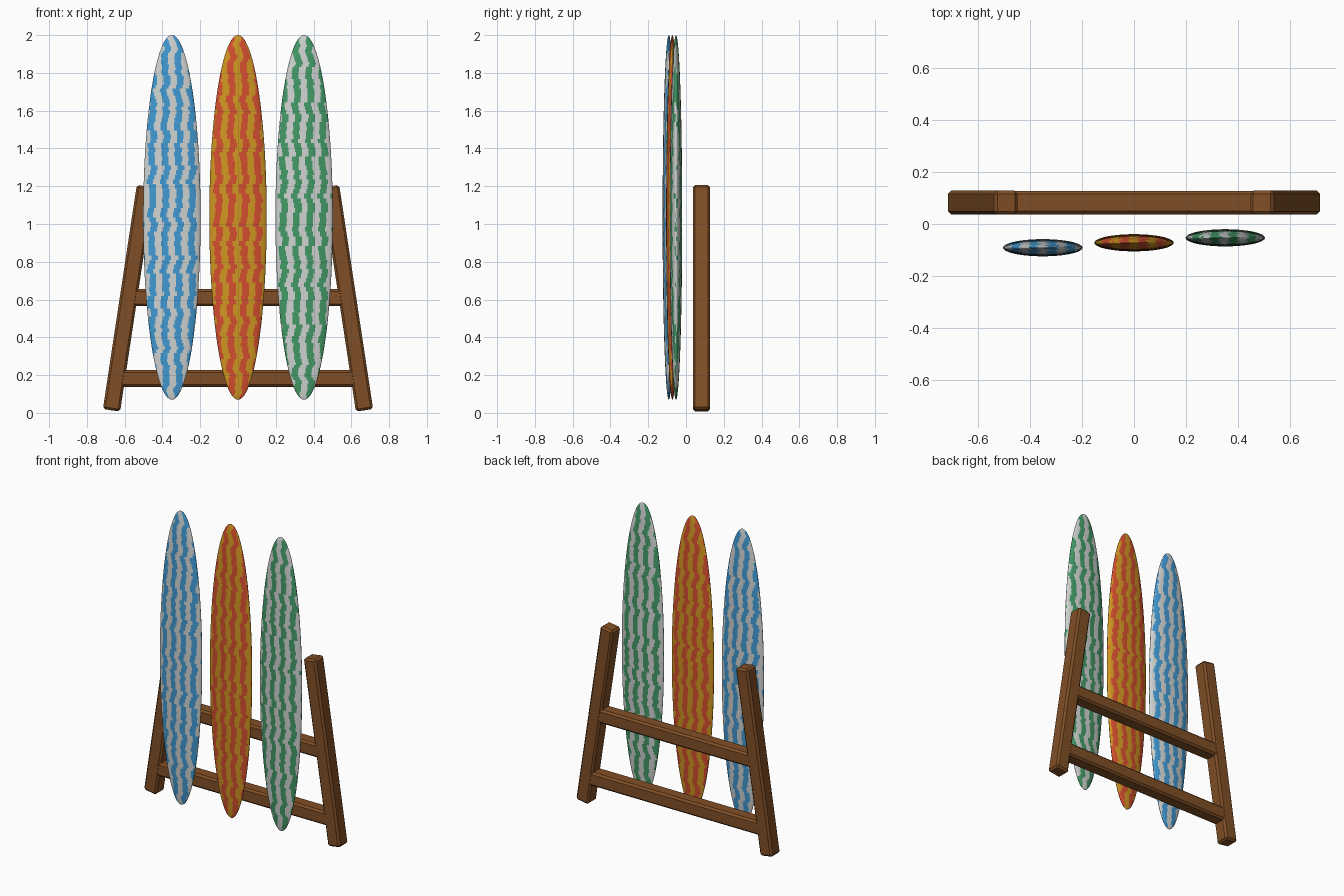
import bpy, bmesh, math
from mathutils import Matrix

if "Cube" in bpy.data.objects:
    bpy.data.objects.remove(bpy.data.objects["Cube"])


def material(name, rgb):
    m = bpy.data.materials.new(name)
    m.diffuse_color = (*rgb, 1)
    m.use_nodes = True
    m.node_tree.nodes["Principled BSDF"].inputs["Base Color"].default_value = m.diffuse_color
    return m


wood = material("brown wood", (0.22, 0.078, 0.019))
white = material("off white", (0.63, 0.66, 0.64))
blue = material("sky blue", (0.052, 0.32, 0.65))
red = material("orange red", (0.66, 0.078, 0.028))
yellow = material("amber", (0.64, 0.31, 0.016))
green = material("leaf green", (0.056, 0.32, 0.135))


def new_object(name, bm, mats):
    me = bpy.data.meshes.new(name)
    bm.to_mesh(me)
    bm.free()
    for m in mats:
        me.materials.append(m)
    ob = bpy.data.objects.new(name, me)
    bpy.context.collection.objects.link(ob)
    return ob


def beam(name, size, loc, tilt=0.0):
    """Chamfered wooden bar, tilted about y."""
    bm = bmesh.new()
    bmesh.ops.create_cube(bm, size=1, matrix=Matrix.Diagonal((*size, 1)))
    bmesh.ops.bevel(bm, geom=bm.edges[:], offset=0.012, segments=1,
                    profile=0.5, affect='EDGES')
    ob = new_object(name, bm, [wood])
    ob.location = loc
    ob.rotation_euler.y = tilt
    return ob


# Rack: two leaning legs and two rungs
for side, label in ((-1, "left"), (1, "right")):
    beam(label + "_leg", (0.092, 0.092, 1.2), (side * 0.58, 0.082, 0.607), -side * 0.15)
beam("lower_rung", (1.26, 0.09, 0.09), (0, 0.082, 0.182))
beam("upper_rung", (1.13, 0.09, 0.09), (0, 0.082, 0.61))

PERIOD = 0.07  # stripe spacing across a board


def wobble(z, seed):
    return (0.007 * math.sin(z * 40 + seed) + 0.005 * math.sin(z * 67 + 2.1 * seed)
            + 0.003 * math.sin(z * 131 + 3.7 * seed))


def surfboard(name, x, y, base, stripe, phase, seed):
    """Flattened ellipsoid with wavy lengthwise stripes."""
    bm = bmesh.new()
    bmesh.ops.create_uvsphere(bm, u_segments=160, v_segments=120, radius=1,
                              matrix=Matrix.Diagonal((0.152, 0.033, 0.965, 1)))
    for f in bm.faces:
        c = f.calc_center_median()
        side_seed = seed if c.y < 0 else seed + 1.3
        w = c.x - phase + wobble(c.z, side_seed)
        f.material_index = int(math.cos(2 * math.pi * w / PERIOD) > 0)
        f.smooth = True
    new_object(name, bm, [base, stripe]).location = (x, y, 1.035)


# Boards, each standing a little further forward to the left
surfboard("left_surfboard", -0.35, -0.091, white, blue, 0.036, 0.4)
surfboard("middle_surfboard", 0.0, -0.072, yellow, red, 0.035, 1.9)
surfboard("right_surfboard", 0.35, -0.053, white, green, 0.031, 3.1)
